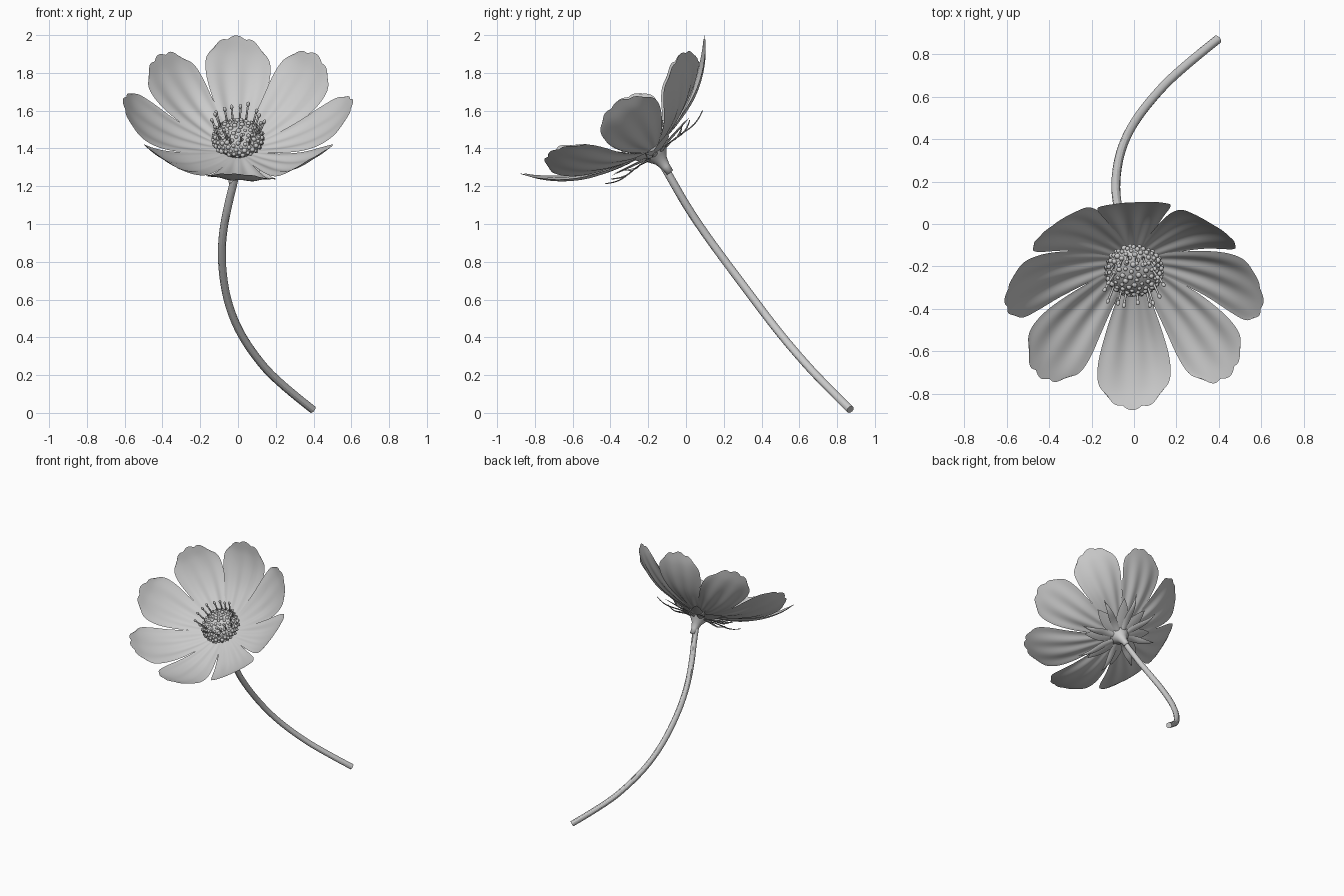
import bpy, bmesh, math, random
from mathutils import Matrix, Vector

if "Cube" in bpy.data.objects:
    bpy.data.objects.remove(bpy.data.objects["Cube"])

random.seed(4)
TILT = Matrix.Translation((0, -0.15, 1.36)) @ Matrix.Rotation(math.radians(36.87), 4, 'X')


def lerp(pts, t):
    # smooth interpolation through evenly spaced values (Catmull-Rom)
    n = len(pts) - 1
    i = min(int(t * n), n - 1)
    f = t * n - i
    b, c = pts[i], pts[i + 1]
    a = pts[i - 1] if i > 0 else 2 * b - c
    d = pts[i + 2] if i + 2 <= n else 2 * c - b
    return 0.5 * (2 * b + (c - a) * f + (2 * a - 5 * b + 4 * c - d) * f * f
                  + (3 * b - a - 3 * c + d) * f ** 3)


def finish(name, bm, matrix=TILT):
    bmesh.ops.recalc_face_normals(bm, faces=bm.faces)
    me = bpy.data.meshes.new(name)
    bm.to_mesh(me)
    bm.free()
    me.transform(matrix)
    me.polygons.foreach_set("use_smooth", [True] * len(me.polygons))
    ob = bpy.data.objects.new(name, me)
    bpy.context.collection.objects.link(ob)
    return ob


def blade(name, fn, nu, nv, angle):
    # sheet: fn(t, v) -> (radius, sideways, height), turned about the flower axis
    bm = bmesh.new()
    s, c = math.sin(angle), math.cos(angle)
    rows = []
    for i in range(nu + 1):
        row = []
        for j in range(nv + 1):
            r, w, h = fn(i / nu, 2 * j / nv - 1)
            row.append(bm.verts.new((r * s + w * c, r * c - w * s, h)))
        rows.append(row)
    for i in range(nu):
        for j in range(nv):
            bm.faces.new((rows[i][j], rows[i][j + 1], rows[i + 1][j + 1], rows[i + 1][j]))
    return finish(name, bm)


def lathe(name, prof, n=32):
    bm = bmesh.new()
    rings = [[bm.verts.new((r * math.cos(2 * math.pi * k / n), r * math.sin(2 * math.pi * k / n), z))
              for k in range(n)] for r, z in prof]
    for a, b in zip(rings, rings[1:]):
        for k in range(n):
            bm.faces.new((a[k], a[(k + 1) % n], b[(k + 1) % n], b[k]))
    bm.faces.new(rings[0])
    bm.faces.new(rings[-1])
    return finish(name, bm)


# eight scalloped petals
R = [0.06, 0.20, 0.34, 0.455, 0.545, 0.61]
H = [0.045, 0.075, 0.125, 0.195, 0.275, 0.36]
W = [0.035, 0.085, 0.135, 0.168, 0.168, 0.125]
for k in range(8):
    ang = k * math.pi / 4
    scale = 1 - 0.045 * math.cos(ang)
    ph, twist, lobes = random.uniform(0, 6), random.uniform(-0.015, 0.015), random.choice((2.3, 2.6, 2.9))

    def petal(t, v):
        tip = 0.15 * abs(v) ** 2.6 + 0.035 * (1 - abs(math.cos(lobes * v * math.pi / 2 + 0.25 * math.sin(ph))))
        q = t * (1 - tip * t ** 3)
        w = lerp(W, t) * v
        ridge = 0.005 * math.cos(v * 9 + ph * 0.2) * math.sin(math.pi * min(1, t * 1.1))
        h = lerp(H, q) + 0.022 * v * v * math.sin(math.pi * t * 0.8) + ridge + twist * v * t
        h += 0.008 * math.sin(5 * t + ph) * t * (1 - t) * 4 * v
        return lerp(R, q) * scale, w, h
    blade(f"petal_{k + 1}", petal, 28, 28, ang)

# broad inner and narrow outer bracts behind the petals
for k in range(8):
    d = random.uniform(-0.02, 0.02)

    def inner(t, v):
        w = 0.048 * math.sin(math.pi * (0.2 + 0.8 * t)) ** 0.9 if t < 1 else 0.0005
        return 0.04 + (0.23 + d) * t, w * v, 0.015 + 0.05 * t ** 1.2 + 0.012 * v * v * (1 - t)

    def outer(t, v):
        w = 0.026 * math.sin(math.pi * (0.2 + 0.8 * t)) if t < 1 else 0.0005
        return 0.04 + (0.28 + d) * t, w * v, 0.0 + 0.012 * math.sin(6 * t) + 0.05 * t * t + 0.006 * v * v
    blade(f"inner_bract_{k + 1}", inner, 12, 4, (k + 0.5) * math.pi / 4)
    blade(f"outer_bract_{k + 1}", outer, 12, 4, k * math.pi / 4 + 0.15)

# cup joining the stem to the flower
lathe("flower_cup", [(0.020, -0.11), (0.024, -0.07), (0.036, -0.03), (0.058, 0.0),
                     (0.075, 0.025), (0.085, 0.06), (0.09, 0.09)])

# domed centre covered with florets
DZ, DR, DH = 0.115, 0.132, 0.075
lathe("disc_dome", [(0.07, 0.05)] + [(DR * math.cos(a), DZ + DH * math.sin(a))
      for a in [math.radians(x) for x in range(-40, 90, 10)]])
bm = bmesh.new()
for i in range(130):
    z = 1 - 1.35 * (i + 0.5) / 130
    a = i * 2.39996
    s = math.sqrt(1 - z * z)
    pos = Vector((DR * s * math.cos(a), DR * s * math.sin(a), DZ + DH * z))
    bmesh.ops.create_icosphere(bm, subdivisions=2, radius=random.uniform(0.009, 0.014),
                               matrix=Matrix.Translation(pos))
finish("disc_florets", bm)

# stamens with knobbed tips
bm = bmesh.new()
for i in range(17):
    a = 2 * math.pi * i / 17 + random.uniform(-0.12, 0.12)
    rad = random.uniform(0.085, 0.115)
    direc = Vector((0.35 * math.cos(a), 0.35 * math.sin(a), 1)).normalized()
    ln = random.uniform(0.075, 0.115)
    base = Vector((rad * math.cos(a), rad * math.sin(a), DZ + 0.03))
    rot = direc.to_track_quat('Z', 'Y').to_matrix().to_4x4()
    bmesh.ops.create_cone(bm, cap_ends=True, segments=8, radius1=0.006, radius2=0.005, depth=ln,
                          matrix=Matrix.Translation(base + direc * ln / 2) @ rot)
    bmesh.ops.create_icosphere(bm, subdivisions=2, radius=0.0095,
                               matrix=Matrix.Translation(base + direc * ln) @ rot @ Matrix.Diagonal((1, 1, 1.5, 1)))
finish("stamens", bm)

# curved stem
path = [(0.395, 0.87, 0.018), (0.20, 0.715, 0.17), (0.075, 0.58, 0.32), (-0.01, 0.465, 0.46),
        (-0.065, 0.345, 0.62), (-0.088, 0.21, 0.80), (-0.082, 0.10, 0.95), (-0.053, 0.0, 1.10),
        (-0.015, -0.085, 1.25), (0, -0.14, 1.345)]
cu = bpy.data.curves.new("stem", 'CURVE')
cu.dimensions = '3D'
cu.bevel_depth = 0.021
cu.bevel_resolution = 4
cu.use_fill_caps = True
sp = cu.splines.new('NURBS')
sp.points.add(len(path) - 1)
for p, co in zip(sp.points, path):
    p.co = (*co, 1)
sp.order_u = 3
sp.use_endpoint_u = True
sp.resolution_u = 6
stem = bpy.data.objects.new("stem", cu)
bpy.context.collection.objects.link(stem)
bpy.context.view_layer.objects.active = stem
stem.select_set(True)
bpy.ops.object.convert(target='MESH')
bpy.ops.object.shade_smooth_by_angle()
